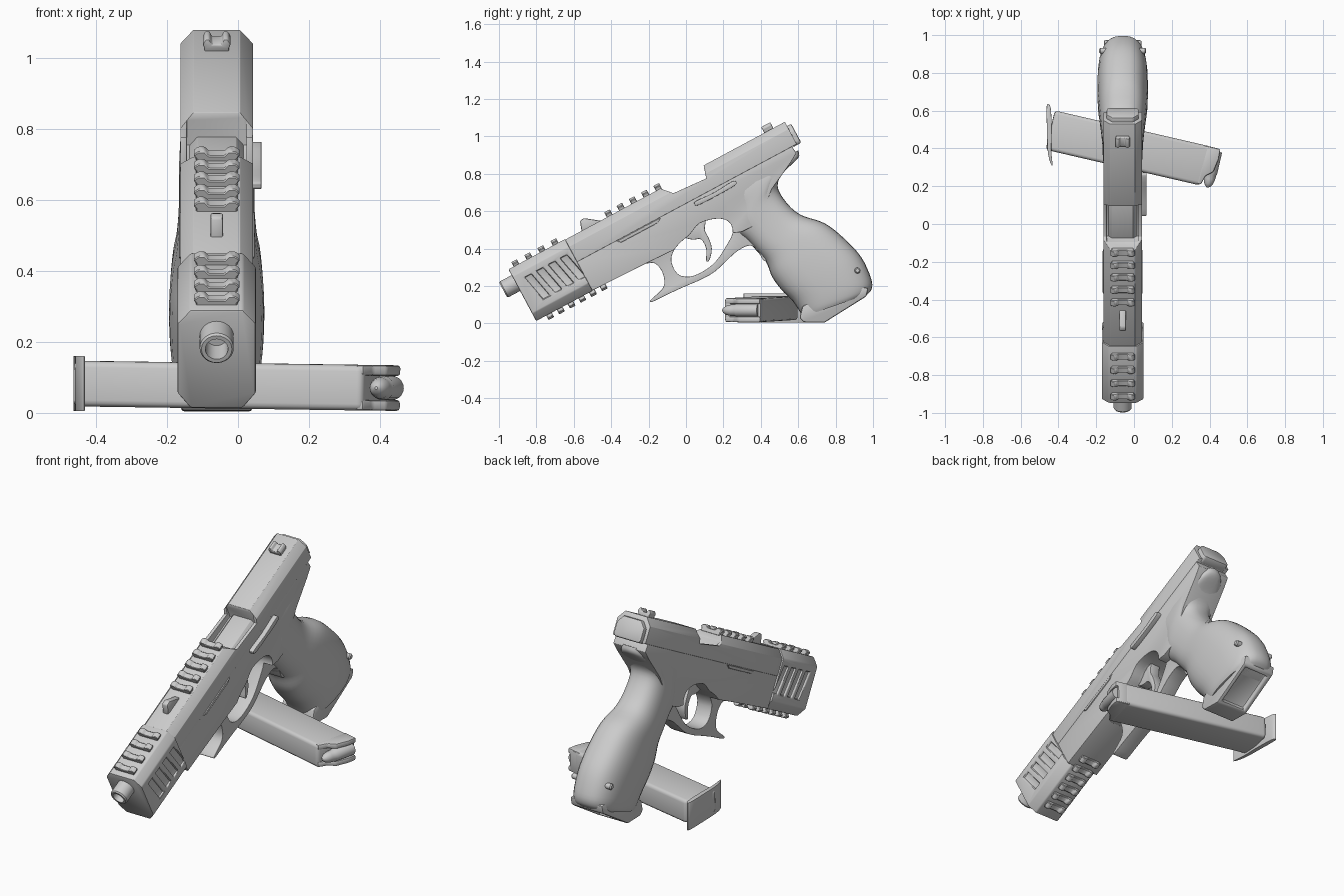
import bpy, bmesh
from math import sin, cos, pi, radians
from mathutils import Vector, Matrix

if "Cube" in bpy.data.objects:
    bpy.data.objects.remove(bpy.data.objects["Cube"])

CX = -0.06                      # centre plane of the pistol
A = radians(28.2)               # tilt of the barrel
cutters = []


# placement functions: 2D profile + depth -> world
def side(y, z, x): return Vector((CX + x, y, z))
def gun(u, v, x): return Vector((CX + x, u*cos(A) - v*sin(A), u*sin(A) + v*cos(A)))
def along(x, v, u): return gun(u, v, x)
def flat(x, y, z): return Vector((x, y, z))


MAG = Matrix.Translation((0, .393, .076)) @ Matrix.Rotation(radians(-13), 4, 'Z') @ Matrix.Rotation(radians(.8), 4, 'Y')
def mag(s, t, h): return MAG @ Vector((s, t, h))


def build(name, verts, faces, bevel=0, cuts=(), seg=2, cutter=False):
    me = bpy.data.meshes.new(name)
    me.from_pydata([tuple(v) for v in verts], [], faces)
    bm = bmesh.new()
    bm.from_mesh(me)
    bmesh.ops.recalc_face_normals(bm, faces=bm.faces)
    bm.to_mesh(me)
    bm.free()
    ob = bpy.data.objects.new(name, me)
    bpy.context.collection.objects.link(ob)
    if cutter:
        ob.hide_render = True
        cutters.append(ob)
        return ob
    for c in cuts:
        m = ob.modifiers.new("cut", 'BOOLEAN')
        m.operation, m.object = 'DIFFERENCE', c
    if bevel:
        m = ob.modifiers.new("bevel", 'BEVEL')
        m.width, m.segments, m.limit_method, m.angle_limit = bevel, seg, 'ANGLE', radians(30)
    # bake modifiers, then smooth by angle
    if ob.modifiers:
        bpy.context.view_layer.update()
        baked = bpy.data.meshes.new_from_object(ob.evaluated_get(bpy.context.evaluated_depsgraph_get()))
        ob.modifiers.clear()
        ob.data = baked
    bpy.ops.object.select_all(action='DESELECT')
    ob.select_set(True)
    bpy.context.view_layer.objects.active = ob
    bpy.ops.object.shade_smooth_by_angle(angle=radians(35))
    return ob


def skin(name, rings, closed=False, **kw):
    n, k = len(rings[0]), len(rings)
    faces = [(r*n + i, r*n + (i+1) % n, (r+1) % k*n + (i+1) % n, (r+1) % k*n + i)
             for r in range(k if closed else k - 1) for i in range(n)]
    if not closed:
        faces += [tuple(range(n)), tuple(range((k-1)*n, k*n))]
    return build(name, [v for ring in rings for v in ring], faces, **kw)


def prism(name, pts, lo, hi, place=side, **kw):
    return skin(name, [[place(p, q, h) for p, q in pts] for h in (lo, hi)], **kw)


def smooth(pts, n=4, closed=True):
    """Catmull-Rom through tuples of any length."""
    out, k = [], len(pts)
    for i in range(k if closed else k - 1):
        p = [pts[j % k] if closed else pts[max(0, min(k-1, j))] for j in (i-1, i, i+1, i+2)]
        for s in range(n):
            t = s / n
            out.append(tuple(.5*(2*b + (c-a)*t + (2*a-5*b+4*c-d)*t*t + (3*b-a-3*c+d)*t**3)
                             for a, b, c, d in zip(*p)))
    return out if closed else out + [pts[-1]]


def lathe(name, prof, place, n=24, **kw):
    """prof = (distance along axis, radius); place(a, b, dist) -> world."""
    return skin(name, [[place(r*cos(2*pi*i/n), r*sin(2*pi*i/n), d) for i in range(n)] for d, r in prof], **kw)


def octagon(w, lo, hi, ct, cb):
    half = [(w - cb, lo), (w, lo + cb*1.3), (w, hi - ct*1.2), (w - ct, hi)]
    return half + [(-x, v) for x, v in reversed(half)]


# slide with ejection port
port = prism("port_cut", [(.25, .8), (.25, .60), (.475, .60), (.482, .8)], -.084, .084, gun, cutter=True)
dip = prism("port_dip", [(.22, .70), (.27, .645), (.462, .632), (.482, .70), (.482, .8), (.22, .8)], -.2, .2, gun, cutter=True)
prism("slide", octagon(.102, .565, .70, .036, .002), -.37, .975, along, bevel=.008, cuts=(port, dip))
prism("slide_end_plate", octagon(.085, .56, .675, .03, .01), .95, 1.0, along, bevel=.012)
prism("barrel_hood", octagon(.08, .56, .625, .025, .002), .2, .49, along, bevel=.005)

# compensator block with slanted side grooves
grooves = []
for i in range(4):
    u = -.645 + .072*i
    quad = [(u, .625), (u + .042, .625), (u + .075, .475), (u + .033, .475)]
    for s in (-1, 1):
        grooves.append(prism("groove_cut", quad, s*.098, s*.15, gun, cutter=True))
prism("compensator", octagon(.11, .39, .703, .036, .036), -.70, -.357, along, bevel=.01, cuts=grooves)

# muzzle tube, open at the front
lathe("barrel", [(-.5, .048), (-.77, .048), (-.777, .043), (-.777, .032), (-.70, .030)],
      lambda a, b, d: gun(d, .62 + b, a))

# rail teeth on top and underneath
tooth = [(.058, -.01), (.058, .006), (.066, .016), (.052, .028), (.034, .028), (.022, .015)]
tooth += [(-x, v) for x, v in reversed(tooth)]
for u in [-.652 + .0793*i for i in range(4)] + [-.088 + .0745*i for i in range(5)]:
    prism("top_rail_tooth", [(x, .702 + v) for x, v in tooth], u - .017, u + .017, along, bevel=.003, seg=1)
for i in range(6):
    u = -.297 - .065*i
    prism("lower_rail_tooth", [(x, .391 - v) for x, v in tooth], u - .017, u + .017, along, bevel=.003, seg=1)

# sights
prism("front_sight", [(-.262, .69), (-.24, .752), (-.215, .754), (-.13, .69)], -.018, .018, gun, bevel=.007)
prism("rear_sight", [(x*.6, .70 + v*1.25) for x, v in tooth], .85, .905, along, bevel=.004)

# frame and trigger guard share the finger opening
hole = prism("guard_hole", smooth([(-.078, .33), (-.067, .385), (-.03, .433), (.02, .475), (.072, .535),
             (.163, .56), (.227, .545), (.25, .487), (.21, .406), (.158, .33), (.094, .28), (.02, .25), (-.045, .265)], 3),
             -.2, .2, cutter=True)
prism("frame", [(-.589, .337), (-.501, .176), (-.18, .337), (-.05, .40), (.1, .46), (.3, .49), (.38, .53),
                (.46, .72), (.56, .86), (.59, .91), (.562, .953)], -.1, .1, bevel=.024, seg=3, cuts=(hole,))
prism("trigger_guard", smooth([(-.21, .32), (-.168, .322), (-.132, .285), (-.115, .225), (-.13, .18), (-.19, .125),
      (-.178, .116), (-.088, .16), (0, .20), (.075, .232), (.152, .275), (.222, .34), (.275, .387), (.34, .417),
      (.382, .392), (.414, .337), (.445, .335)], 3, False) + [(.5, .5), (.26, .64), (0, .53), (-.22, .42)],
      -.046, .046, bevel=.014, seg=3, cuts=(hole,))
prism("trigger", smooth([(.005, .52), (-.005, .462), (.04, .448), (.08, .45), (.108, .40), (.108, .335), (.126, .34),
                         (.138, .40), (.122, .455), (.1, .50), (.1, .56)], 3), -.03, .03, bevel=.008)

# grip: rounded sections (front y z, back y z, half width) running down the handle
well = prism("well_cut", [(.775, -.02), (.965, .10), (.932, .154), (.742, .034)], -.075, .075, cutter=True)
rings = []
for fy, fz, by, bz, w in smooth([(.10, .66, .60, .925, .092), (.16, .61, .60, .885, .102), (.25, .575, .52, .805, .106),
        (.275, .49, .49, .735, .106), (.33, .44, .53, .655, .108), (.385, .38, .61, .582, .114),
        (.43, .325, .742, .535, .124), (.46, .25, .85, .45, .132), (.51, .18, .938, .353, .134),
        (.57, .12, .99, .24, .13), (.61, .06, .993, .185, .122), (.625, .035, .97, .155, .112)], 4, False):
    f, b = Vector((fy, fz)), Vector((by, bz))
    ring = []
    for i in range(32):
        c, s = cos(2*pi*i/32), sin(2*pi*i/32)
        e = lambda t: (1 if t >= 0 else -1)*abs(t)**.78
        p = (f + b)/2 + (b - f)/2*e(c)
        ring.append(side(p.x, p.y, w*e(s)))
    rings.append(ring)
skin("grip", rings, cuts=(well,))
prism("grip_base", [(.622, .09), (.607, .03), (.63, .006), (.74, .004), (.965, .145), (.975, .19), (.8, .2)],
      -.1, .1, bevel=.018, cuts=(well,))
for s in (-1, 1):
    lathe("grip_pin", [(s*.07, .016), (s*.118, .016), (s*.124, .01)], lambda a, b, d: side(.917 + a, .283 + b, d), n=16)

# slide stop lever on the right side
prism("slide_stop", smooth([(.045, .64), (.065, .632), (.17, .685), (.262, .738), (.268, .758), (.245, .758), (.15, .70), (.055, .655)], 3),
      .08, .126, bevel=.006)
prism("takedown_tab", [(-.1, .545), (.12, .545), (.15, .562), (-.12, .562)], -.106, .106, gun, bevel=.004)

# loose magazine lying across the base
prism("magazine_body", [(-.455, -.105), (.385, -.105), (.395, .108), (-.455, .108)], -.064, .064, mag, bevel=.018, seg=3)
for lo, hi in ((-.064, -.034), (.034, .064)):
    prism("magazine_lip", [(.36, -.10), (.385, -.10), (.40, -.05), (.435, -.02), (.447, .05), (.445, .106), (.36, .106)],
          lo, hi, mag, bevel=.008)
prism("magazine_back_wall", [(.36, .09), (.43, .09), (.43, .107), (.36, .107)], -.06, .06, mag, bevel=.005)
prism("magazine_floor_plate", smooth([(-.462, .625), (-.445, .628), (-.438, .58), (-.436, .48), (-.438, .39), (-.431, .31),
      (-.445, .33), (-.457, .39), (-.461, .50)], 3), .005, .16, flat, bevel=.008)
lathe("cartridge", [(.09, .034), (-.03, .034), (-.035, .031), (-.06, .030), (-.085, .024), (-.1, .014), (-.107, .004)],
      lambda a, b, d: mag(.424 + a, d, b), n=20)

for c in cutters:
    bpy.data.objects.remove(c)
